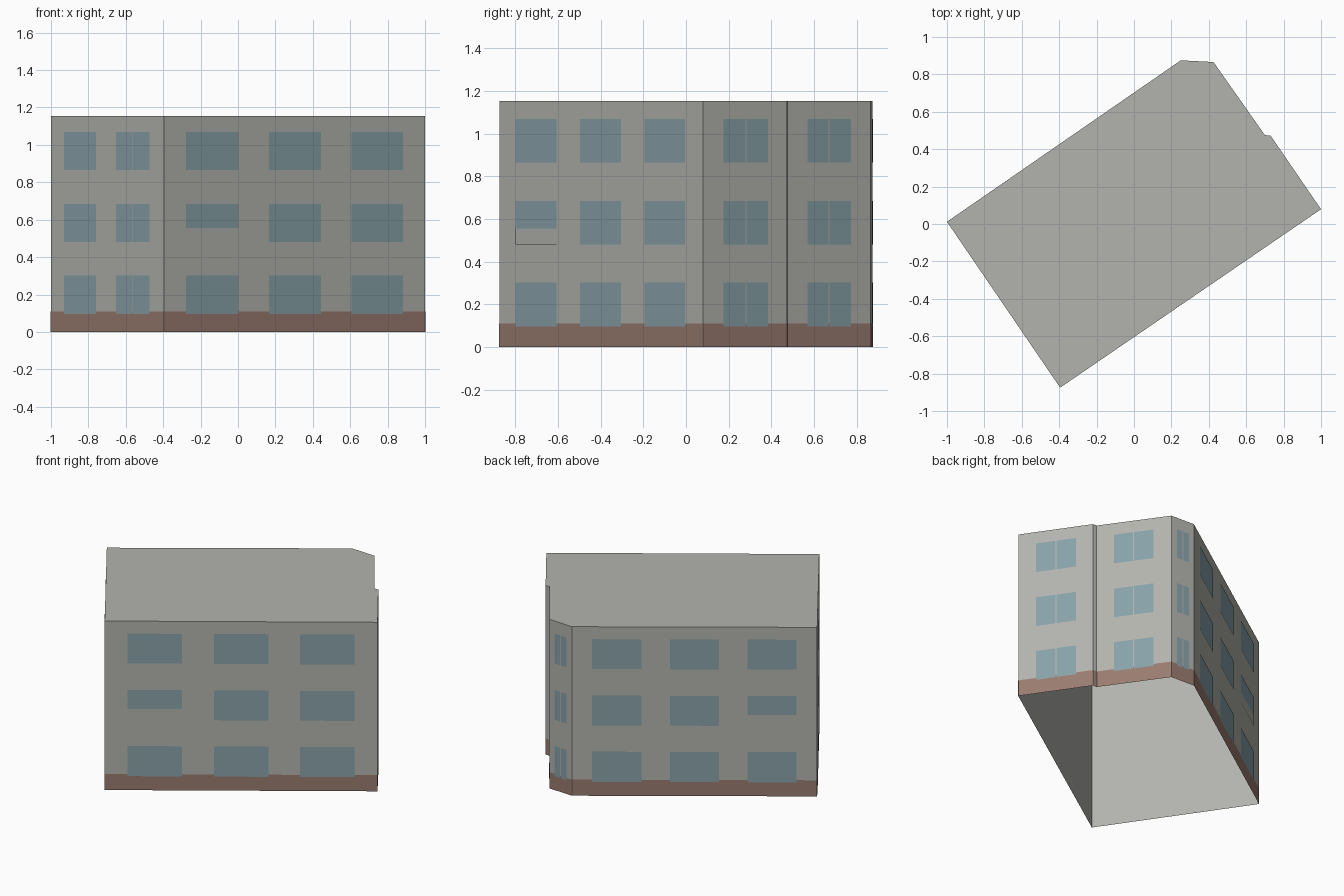
import bpy, bmesh
from mathutils import Vector

if "Cube" in bpy.data.objects:
    bpy.data.objects.remove(bpy.data.objects["Cube"], do_unlink=True)


def material(name, rgb):
    m = bpy.data.materials.new(name)
    m.use_nodes = True
    m.diffuse_color = (*rgb, 1)
    m.node_tree.nodes["Principled BSDF"].inputs["Base Color"].default_value = (*rgb, 1)
    return m


PLASTER = material("grey_plaster", (0.45, 0.455, 0.42))
BRICK = material("brown_plinth", (0.32, 0.20, 0.16))
GLASS = material("blue_glass", (0.25, 0.36, 0.40))

HEIGHT, PLINTH = 1.154, 0.11
FLOORS = [(0.096, 0.302), (0.481, 0.685), (0.866, 1.07)]
SPANDREL_TOP = 0.556

# Footprint corners, counter-clockwise
WEST, SOUTH, EAST = Vector((-1, 0.012)), Vector((-0.395, -0.875)), Vector((1, 0.079))
STEP_OUT, STEP_IN = Vector((0.73, 0.473)), Vector((0.70, 0.475))
NORTH_A, NORTH_B = Vector((0.425, 0.866)), Vector((0.25, 0.875))
FOOTPRINT = [WEST, SOUTH, EAST, STEP_OUT, STEP_IN, NORTH_A, NORTH_B]
SIDES = list(zip(FOOTPRINT, FOOTPRINT[1:] + FOOTPRINT[:1]))


def finish(bm, name, mat):
    mesh = bpy.data.meshes.new(name)
    bm.to_mesh(mesh)
    bm.free()
    mesh.materials.append(mat)
    bpy.context.collection.objects.link(bpy.data.objects.new(name, mesh))


def building():
    """Plaster walls and flat roof, open underneath."""
    bm = bmesh.new()
    low, high = [[bm.verts.new((p.x, p.y, z)) for p in FOOTPRINT] for z in (0, HEIGHT)]
    for i in range(len(FOOTPRINT)):
        j = (i + 1) % len(FOOTPRINT)
        bm.faces.new((low[i], low[j], high[j], high[i]))
    bm.faces.new(high)
    finish(bm, "walls_and_roof", PLASTER)


def panel(name, a, b, u0, u1, z0, z1, offset, mat):
    """Flat sheet just outside the wall a-b, between fractions u0 and u1."""
    d = (b - a).normalized()
    out = Vector((d.y, -d.x)) * offset
    bm = bmesh.new()
    corners = []
    for u, z in ((u0, z0), (u1, z0), (u1, z1), (u0, z1)):
        p = a.lerp(b, u) + out
        corners.append(bm.verts.new((p.x, p.y, z)))
    bm.faces.new(corners)
    finish(bm, name, mat)


def window_column(name, a, b, u0, u1, split=False, spandrel=False):
    """One window per floor; split leaves a narrow gap between two panes."""
    gap = 0.003 / (b - a).length
    mid = (u0 + u1) / 2
    panes = [(u0, mid - gap), (mid + gap, u1)] if split else [(u0, u1)]
    for floor, (z0, z1) in enumerate(FLOORS):
        if spandrel and floor == 1:
            panel(name + "_spandrel", a, b, u0, u1, z0, SPANDREL_TOP, 0.005, PLASTER)
            z0 = SPANDREL_TOP
        for s, t in panes:
            panel(name + "_window", a, b, s, t, z0, z1, 0.003, GLASS)


building()

# Plinth band around the foot of every wall
for a, b in SIDES:
    panel("plinth", a, b, 0, 1, 0, PLINTH, 0.0015, BRICK)

# Long walls: three wide windows per floor, a spandrel at one end
LONG = [(0.083, 0.284), (0.40, 0.60), (0.716, 0.915)]
for i, (u0, u1) in enumerate(LONG):
    window_column("front_wall", SOUTH, EAST, u0, u1, spandrel=(i == 0))
    window_column("back_wall", NORTH_B, WEST, u0, u1, spandrel=(i == 2))

# End walls and the short corner wall
window_column("left_end", WEST, SOUTH, 0.119, 0.40)
window_column("left_end_double", WEST, SOUTH, 0.58, 0.876, split=True)
window_column("right_end_outer", EAST, STEP_OUT, 0.24, 0.774, split=True)
window_column("right_end_inner", STEP_IN, NORTH_A, 0.235, 0.76, split=True)
window_column("corner_wall", NORTH_A, NORTH_B, 0.23, 0.78, split=True)
